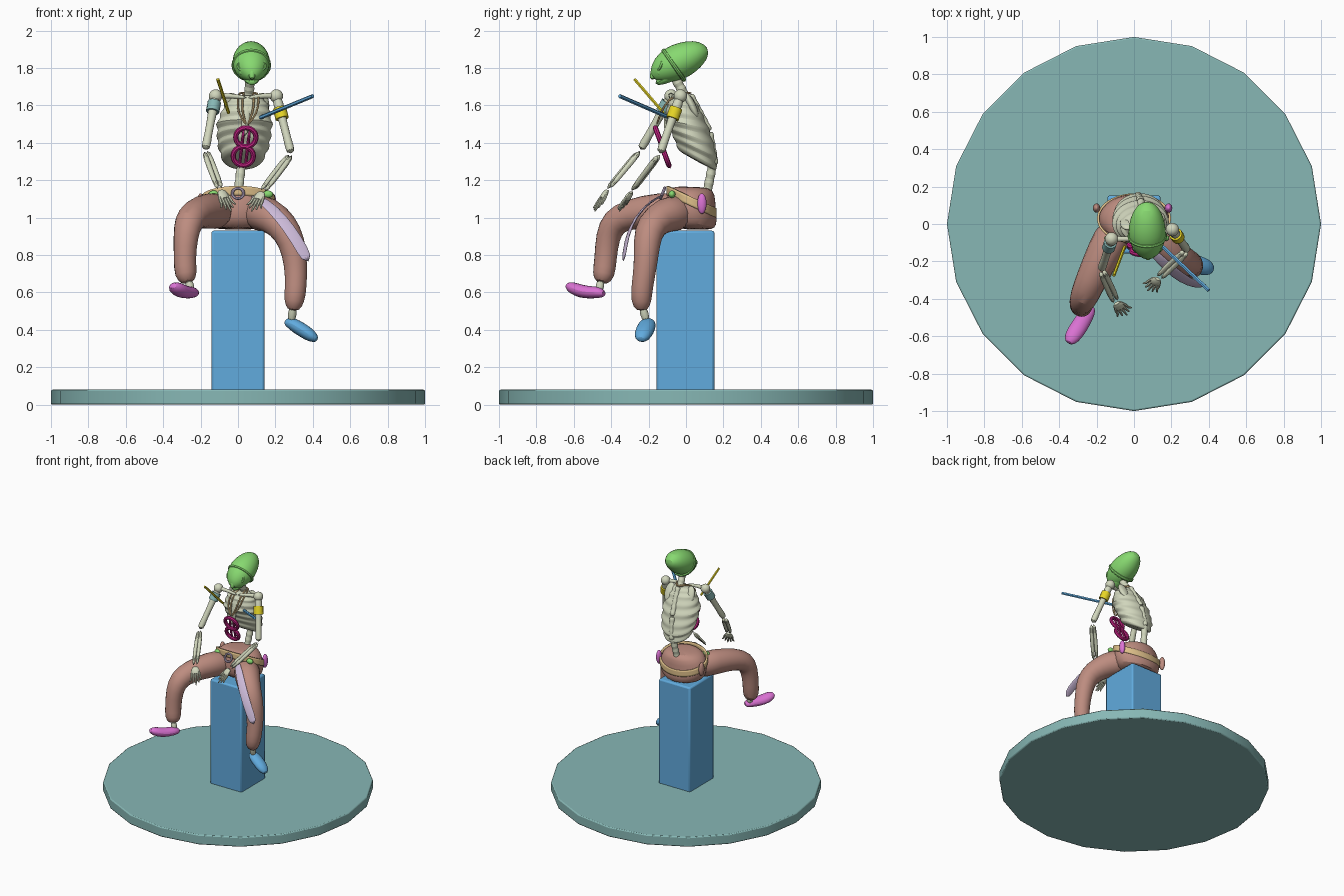
import bpy, bmesh, math
from mathutils import Vector, Matrix

cube = bpy.data.objects.get("Cube")
if cube:
    bpy.data.objects.remove(cube)


def material(name, srgb):
    color = [((c + 0.055) / 1.055) ** 2.4 for c in srgb] + [1]
    mat = bpy.data.materials.new(name)
    mat.use_nodes = True
    mat.diffuse_color = color
    mat.node_tree.nodes["Principled BSDF"].inputs["Base Color"].default_value = color
    return mat


blue = material("sky_blue", (0.38, 0.67, 0.87))
teal = material("dusty_teal", (0.53, 0.72, 0.71))
green = material("leaf_green", (0.53, 0.85, 0.44))
bone = material("bone", (0.82, 0.84, 0.74))
cloth = material("dusty_rose", (0.74, 0.55, 0.50))
pink = material("orchid_pink", (0.86, 0.45, 0.83))
crimson = material("deep_magenta", (0.76, 0.13, 0.51))
yellow = material("yellow", (0.92, 0.85, 0.15))
tan = material("tan", (0.87, 0.75, 0.54))
lavender = material("lavender", (0.80, 0.73, 0.85))


def finish(obj, name, mat):
    obj.name = name
    obj.data.materials.append(mat)
    bpy.ops.object.select_all(action="DESELECT")
    obj.select_set(True)
    bpy.context.view_layer.objects.active = obj
    bpy.ops.object.shade_smooth_by_angle(angle=math.radians(40))
    return obj


def skin(name, rings, mat, caps=True, smooth=1):
    """Skin a list of equal point rings into one surface."""
    bm = bmesh.new()
    loops = [[bm.verts.new(p) for p in ring] for ring in rings]
    n = len(loops[0])
    for low, high in zip(loops, loops[1:]):
        for i in range(n):
            j = (i + 1) % n
            bm.faces.new((low[i], low[j], high[j], high[i]))
    if caps:
        bm.faces.new(loops[0][::-1])
        bm.faces.new(loops[-1])
    bmesh.ops.recalc_face_normals(bm, faces=bm.faces)
    mesh = bpy.data.meshes.new(name)
    bm.to_mesh(mesh)
    bm.free()
    obj = bpy.data.objects.new(name, mesh)
    bpy.context.collection.objects.link(obj)
    if smooth:
        obj.modifiers.new("round", "SUBSURF").levels = smooth
        obj.modifiers["round"].render_levels = smooth
    return finish(obj, name, mat)


def tube(name, points, radii, mat, flat=1.0, ref=(1, 0, 0), sides=10, smooth=1):
    """Sweep an ellipse along points; flat squashes it across ref."""
    pts = [Vector(p) for p in points]
    if not isinstance(radii, (list, tuple)):
        radii = [radii] * len(pts)
    rings = []
    for i, (p, r) in enumerate(zip(pts, radii)):
        t = (pts[min(i + 1, len(pts) - 1)] - pts[max(i - 1, 0)]).normalized()
        u = Vector(ref)
        u = (u - t * u.dot(t)).normalized()
        v = t.cross(u) * flat
        angles = [math.tau * k / sides for k in range(sides)]
        rings.append([p + (u * math.cos(a) + v * math.sin(a)) * r for a in angles])
    return skin(name, rings, mat, smooth=smooth)


def ellipse(x, y, z, rx, ry, tilt, n=24):
    """Level ring whose front rises when tilt is negative."""
    return [(x + rx * math.cos(a), y + ry * math.sin(a) * math.cos(tilt),
             z + ry * math.sin(a) * math.sin(tilt))
            for a in (math.tau * k / n for k in range(n))]


def ball(name, loc, size, mat):
    bpy.ops.mesh.primitive_uv_sphere_add(segments=16, ring_count=10, location=loc)
    obj = bpy.context.object
    obj.scale = size
    return finish(obj, name, mat)


def hoop(name, loc, normal, major, minor, mat):
    bpy.ops.mesh.primitive_torus_add(location=loc, major_radius=major, minor_radius=minor,
                                     major_segments=24, minor_segments=8)
    obj = bpy.context.object
    obj.rotation_euler = Vector(normal).to_track_quat("Z", "Y").to_euler()
    return finish(obj, name, mat)


def bevel(obj, width):
    mod = obj.modifiers.new("bevel", "BEVEL")
    mod.width, mod.segments = width, 2


# Round base and square pillar
bpy.ops.mesh.primitive_cylinder_add(vertices=20, radius=1, depth=0.08, location=(0, 0, 0.04))
bevel(finish(bpy.context.object, "round_base", teal), 0.008)
bpy.ops.mesh.primitive_cube_add(size=1, location=(0, -0.003, 0.5))
bpy.context.object.scale = (0.285, 0.31, 0.86)
bpy.ops.object.transform_apply(location=False, rotation=False)
bevel(finish(bpy.context.object, "pillar", blue), 0.012)

# Trousers: seat and two legs
skin("trouser_seat", [ellipse(*r) for r in (
    (0, 0.02, 0.935, 0.13, 0.1, 0), (0, 0.02, 0.97, 0.175, 0.14, -0.2),
    (0, 0.03, 1.04, 0.195, 0.15, -0.4), (0, 0.035, 1.1, 0.185, 0.135, -0.42),
    (0, 0.05, 1.145, 0.15, 0.11, -0.2), (0, 0.06, 1.165, 0.09, 0.07, 0))], cloth)
tube("right_trouser_leg", [
    (-0.08, 0, 1.03), (-0.16, -0.15, 1.04), (-0.23, -0.3, 1.02), (-0.265, -0.385, 0.98),
    (-0.28, -0.42, 0.9), (-0.285, -0.43, 0.78), (-0.28, -0.44, 0.69), (-0.265, -0.455, 0.65)],
    [0.11, 0.1, 0.088, 0.082, 0.07, 0.062, 0.066, 0.035], cloth, ref=(1, -0.4, 0))
tube("left_trouser_leg", [
    (0.08, 0, 1.03), (0.16, -0.11, 1.02), (0.24, -0.19, 0.96), (0.29, -0.21, 0.87),
    (0.31, -0.215, 0.75), (0.31, -0.235, 0.63), (0.3, -0.24, 0.55), (0.295, -0.235, 0.5)],
    [0.11, 0.1, 0.088, 0.078, 0.066, 0.062, 0.06, 0.032], cloth, ref=(1, 1, 0))

# Ankles and slippers
tube("right_ankle", [(-0.265, -0.455, 0.67), (-0.25, -0.465, 0.6)], 0.026, bone)
tube("left_ankle", [(0.295, -0.235, 0.53), (0.285, -0.21, 0.44)], 0.026, bone)
tube("right_slipper", [(-0.225, -0.435, 0.59), (-0.24, -0.46, 0.6), (-0.27, -0.51, 0.6),
     (-0.3, -0.56, 0.605), (-0.335, -0.61, 0.625), (-0.35, -0.64, 0.64)],
     [0.02, 0.042, 0.047, 0.05, 0.047, 0.02], pink, flat=0.75)
tube("left_slipper", [(0.25, -0.19, 0.44), (0.275, -0.2, 0.44), (0.31, -0.21, 0.42),
     (0.35, -0.22, 0.395), (0.395, -0.235, 0.365), (0.425, -0.245, 0.345)],
     [0.02, 0.042, 0.052, 0.052, 0.048, 0.02], blue, flat=0.75, ref=(0, 1, 0))

# Belt with buckle, pouches and hanging sash
belt = skin("belt", [ellipse(0, 0.03, z, 0.2, 0.148, -0.42) for z in (1.06, 1.085, 1.11)],
            tan, caps=False)
belt.modifiers.new("thick", "SOLIDIFY").thickness = 0.012
hoop("buckle", (0, -0.125, 1.13), (0, -1, 0.4), 0.03, 0.008, lavender)
for x in (-0.13, 0.16):
    ball("belt_gem", (x, -0.075, 1.125), (0.028, 0.018, 0.02), green)
for name, x, mat in (("left_pouch", 0.185, pink), ("right_pouch", -0.2, cloth)):
    ball(name, (x, 0.085, 1.075), (0.02, 0.025, 0.055), mat)
tube("sash", [(0.07, -0.12, 1.12), (0.14, -0.19, 1.09), (0.23, -0.275, 1.0),
     (0.31, -0.32, 0.89), (0.38, -0.335, 0.76)], [0.02, 0.03, 0.035, 0.035, 0.035],
     lavender, flat=0.2, ref=(1, 0.3, 0.3))

# Ribcage: interpolated rings, swelling at every rib
keys = [(0.025, 0.06, 1.3, 0.105, 0.11, -0.5), (0.03, 0.045, 1.39, 0.14, 0.13, -0.42),
        (0.035, 0.005, 1.5, 0.15, 0.12, -0.2), (0.045, -0.015, 1.6, 0.12, 0.085, -0.1),
        (0.05, -0.02, 1.655, 0.07, 0.045, 0)]
ribs, rings = 7, []
for i in range(4 * ribs + 1):
    s = i / (4 * ribs) * (len(keys) - 1)
    k = min(int(s), len(keys) - 2)
    x, y, z, rx, ry, tilt = [a + (b - a) * (s - k) for a, b in zip(keys[k], keys[k + 1])]
    swell = 1 - 0.045 * math.cos(math.tau * i / 4)
    rings.append(ellipse(x, y, z, rx * swell, ry * swell, tilt))
skin("ribcage", rings, bone)
tube("breastbone", [(0.05, -0.07, 1.64), (0.04, -0.118, 1.53), (0.035, -0.1, 1.43)],
     [0.02, 0.026, 0.014], bone, flat=0.5)


def vertebrae(name, start, end, count, radius):
    a, b = Vector(start), Vector(end)
    steps = 2 * count
    tube(name, [a.lerp(b, i / steps) for i in range(steps + 1)],
         [radius * (1 if i % 2 else 0.7) for i in range(steps + 1)], bone)


# Spine and neck
vertebrae("lower_spine", (0, 0.11, 1.12), (0.02, 0.145, 1.3), 4, 0.03)
vertebrae("middle_spine", (0.02, 0.155, 1.28), (0.035, 0.125, 1.46), 4, 0.025)
vertebrae("upper_spine", (0.035, 0.125, 1.46), (0.055, 0.02, 1.66), 5, 0.025)
vertebrae("neck", (0.055, 0, 1.64), (0.07, -0.07, 1.77), 4, 0.032)


def arm(side, shoulder, elbow, wrist, tips, spread):
    s, e, w, t = map(Vector, (shoulder, elbow, wrist, tips))
    across = Vector(spread)
    tube(side + "_collarbone", [(0.05, -0.08, 1.64), s.lerp(Vector((0.05, -0.08, 1.66)), 0.4), s],
         [0.012, 0.013, 0.02], bone, ref=(0, 0, 1))
    blade = ball(side + "_shoulder_blade", s.lerp(Vector((0.05, 0.09, 1.55)), 0.5),
                 (0.04, 0.022, 0.075), bone)
    blade.rotation_euler = (0.45, 0, 0)
    ball(side + "_shoulder", s, (0.036, 0.036, 0.036), bone)
    tube(side + "_upper_arm", [s, s.lerp(e, 0.25), s.lerp(e, 0.75), e],
         [0.034, 0.025, 0.02, 0.031], bone)
    for sign in (-1, 1):
        off = across * 0.013 * sign
        tube(side + "_forearm_bone", [e + off * 0.7, e.lerp(w, 0.5) + off * 1.2, w + off],
             [0.02, 0.014, 0.016], bone, sides=8)
    knuckle = w.lerp(t, 0.45)
    tube(side + "_palm", [w, w.lerp(knuckle, 0.5), knuckle], [0.02, 0.033, 0.03],
         bone, flat=0.5, ref=spread)
    for i in range(5):
        off = across * 0.018 * (i - 2)
        end = t + off * 1.4 - (t - w) * (0.12 * abs(i - 2))
        tube(side + "_finger", [w + off * 0.4, knuckle + off, knuckle.lerp(end, 0.5) + off * 0.2, end],
             [0.008, 0.01, 0.008, 0.006], bone, sides=6)
    return s, e


# Arms with a band on each
bands = {}
bands["right"] = arm("right", (-0.12, -0.08, 1.65), (-0.175, -0.245, 1.36),
                     (-0.095, -0.42, 1.15), (-0.035, -0.49, 1.03), (0.8, 0.5, 0.2))
bands["left"] = arm("left", (0.205, -0.03, 1.65), (0.285, -0.14, 1.34),
                    (0.13, -0.29, 1.14), (0.07, -0.36, 1.03), (0.8, -0.5, -0.2))
for side, mat, at in (("right", teal, 0.2), ("left", yellow, 0.3)):
    s, e = bands[side]
    tube(side + "_arm_band", [s.lerp(e, at - 0.09), s.lerp(e, at + 0.09)], 0.036, mat, smooth=0)

# Head: skull and slouching cap in one sweep, then face details
tube("head", [(0.075, -0.175, 1.745), (0.075, -0.15, 1.77), (0.072, -0.1, 1.805),
     (0.07, -0.04, 1.835), (0.07, 0.03, 1.865), (0.07, 0.085, 1.885), (0.07, 0.12, 1.88)],
     [0.025, 0.065, 0.096, 0.106, 0.092, 0.066, 0.025], green, flat=0.95, sides=16)
tube("jaw", [(0.073, -0.05, 1.77), (0.073, -0.11, 1.745), (0.075, -0.165, 1.715)],
     [0.06, 0.052, 0.025], green, flat=0.6)
tube("nose", [(0.073, -0.145, 1.82), (0.075, -0.175, 1.78), (0.075, -0.182, 1.735)],
     [0.014, 0.022, 0.014], green)
for x in (0.03, 0.115):
    hoop("eye_socket", (x, -0.14, 1.815), ((x - 0.072) * 6, -1, 0.4), 0.028, 0.011, green)
    ball("cheekbone", (x, -0.135, 1.775), (0.024, 0.025, 0.017), green)
hoop("cap_rim", (0.071, -0.065, 1.815), (0, 1, 0.7), 0.094, 0.012, green)

# Necklace and scroll pendant
for sign in (-1, 1):
    for width in (0.03, 0.055):
        x = 0.055 + sign * width
        tube("necklace_strand", [(0.055, 0.035, 1.665), (x, -0.02, 1.672), (x, -0.1, 1.63),
             (x - 0.004, -0.135, 1.56), (0.048, -0.16, 1.49)], 0.007, tan, ref=(0.5, 0, 1), sides=6)
    off = Vector((0.016 * sign, 0, 0))
    tube("pendant_bar", [Vector((0.05, -0.165, 1.5)) + off, Vector((0.02, -0.075, 1.245)) + off],
         0.011, crimson, sides=8)
for x, y, z in ((0.042, -0.145, 1.43), (0.028, -0.11, 1.33)):
    hoop("pendant_scroll", (x, y, z), (0, -0.94, -0.35), 0.054, 0.014, crimson)

# Two thin rods stuck in the chest
tube("yellow_rod", [(-0.05, -0.12, 1.56), (-0.108, -0.275, 1.74)], 0.009, yellow, sides=6, smooth=0)
tube("blue_rod", [(0.12, -0.09, 1.535), (0.4, -0.355, 1.65)], 0.011, blue,
     ref=(0, 0, 1), sides=6, smooth=0)
